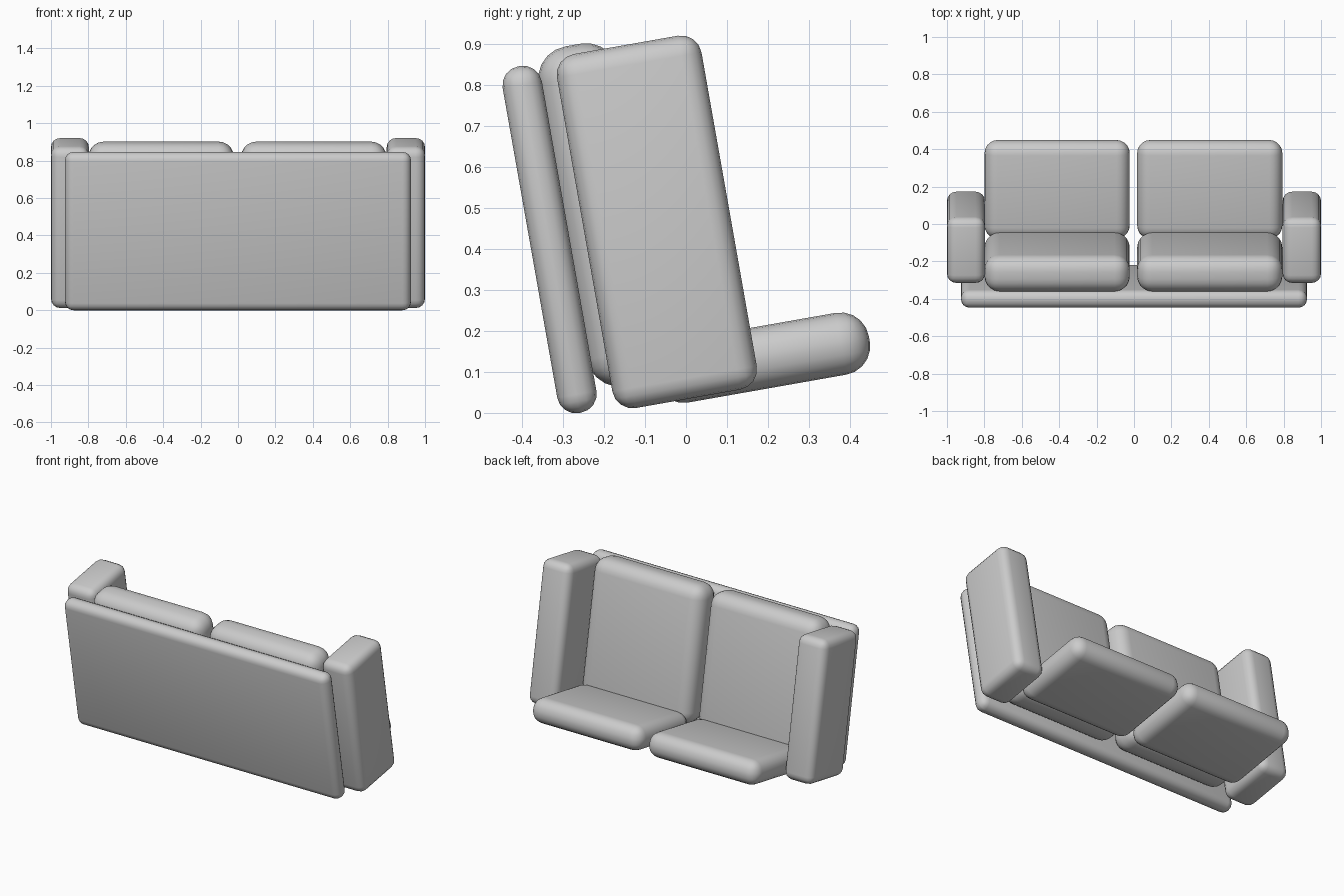
import bpy, math
from mathutils import Matrix

if "Cube" in bpy.data.objects:
    bpy.data.objects.remove(bpy.data.objects["Cube"])

# Single upholstery colour
fabric = bpy.data.materials.new("grey fabric")
fabric.diffuse_color = (0.6, 0.6, 0.6, 1.0)
fabric.use_nodes = True
fabric.node_tree.nodes["Principled BSDF"].inputs["Base Color"].default_value = fabric.diffuse_color

# The whole sofa leans back by ten degrees
TILT = Matrix.Rotation(math.radians(10), 4, 'X')


def padded_box(name, x, depth, height, radius, segments):
    """Rounded box given by (min, max) ranges in the sofa's tilted frame."""
    ranges = (x, depth, height)
    bpy.ops.mesh.primitive_cube_add(size=1)
    ob = bpy.context.object
    ob.name = name
    size = [hi - lo for lo, hi in ranges]
    centre = [(hi + lo) / 2 for lo, hi in ranges]
    ob.data.transform(TILT @ Matrix.Translation(centre) @ Matrix.Diagonal((*size, 1)))
    ob.data.materials.append(fabric)
    bevel = ob.modifiers.new("round edges", 'BEVEL')
    bevel.width = radius
    bevel.segments = segments
    bevel.limit_method = 'NONE'
    bpy.ops.object.modifier_apply(modifier=bevel.name)
    bpy.ops.object.shade_smooth_by_angle(angle=math.radians(40))
    return ob


# Rear panel
padded_box("back_panel", (-0.925, 0.925), (-0.303, -0.206), (0.045, 0.904), 0.046, 4)

# Arms
for side, x in (("left", (-1.0, -0.797)), ("right", (0.795, 1.0))):
    padded_box(side + "_arm", x, (-0.168, 0.190), (0.033, 0.910), 0.05, 4)

# Seat and back cushions
for side, x in (("left", (-0.799, -0.023)), ("right", (0.017, 0.793))):
    padded_box(side + "_seat_cushion", x, (-0.06, 0.472), (0.024, 0.177), 0.07, 5)
    padded_box(side + "_back_cushion", x, (-0.215, -0.017), (0.09, 0.932), 0.08, 5)
